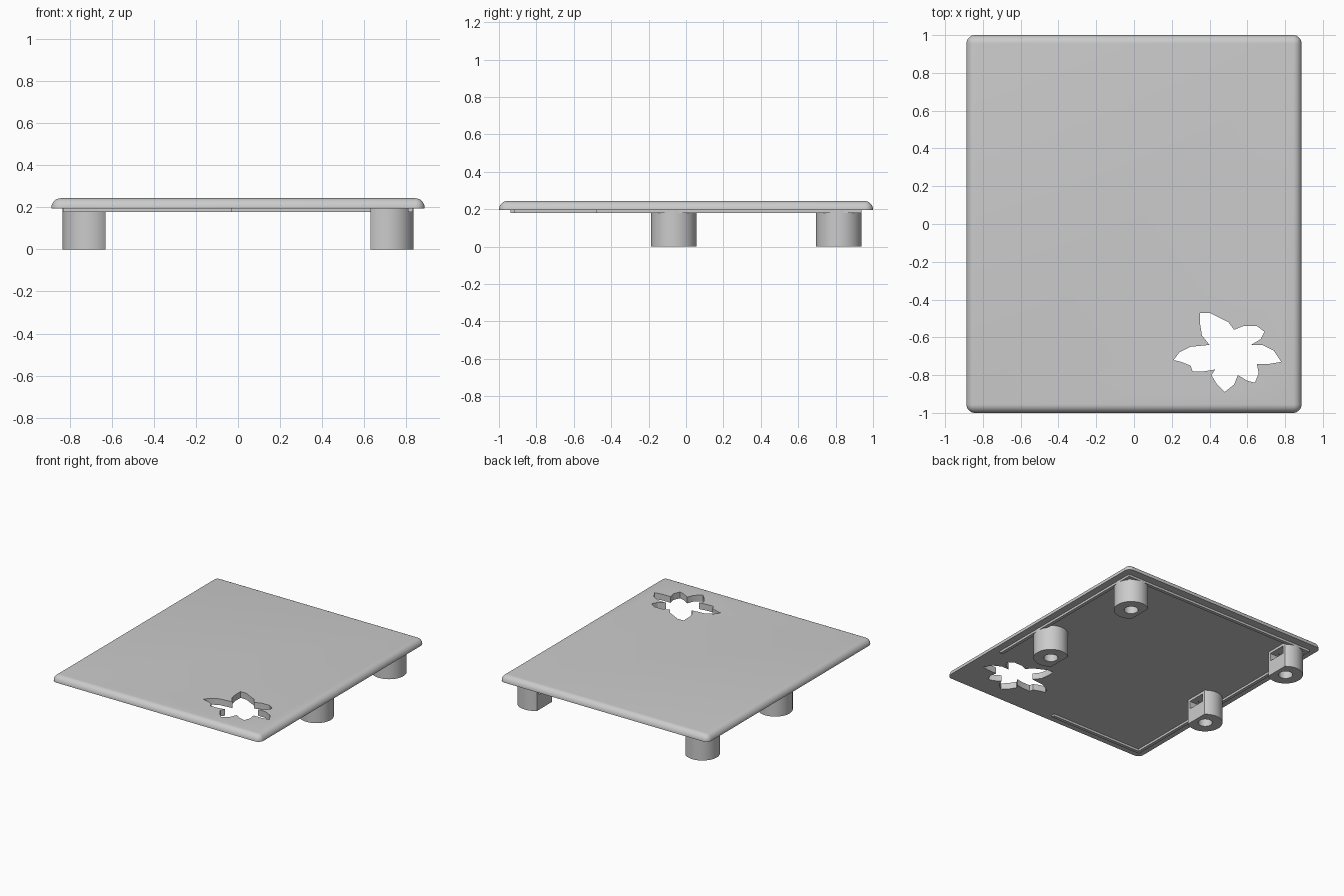
import bpy, bmesh, math

cube = bpy.data.objects.get("Cube")
if cube:
    bpy.data.objects.remove(cube, do_unlink=True)

grey = bpy.data.materials.new("plain grey")
grey.use_nodes = True
colour = (0.6, 0.6, 0.6, 1)
grey.diffuse_color = colour
grey.node_tree.nodes["Principled BSDF"].inputs["Base Color"].default_value = colour

HALF_X, HALF_Y = 0.887, 1.0
UNDER, TOP = 0.195, 0.243
RAIL_X, RAIL_Y, RAIL_LOW, RAIL_W = 0.832, 0.938, 0.178, 0.025
LEG_R = 0.122


def make(name, bm):
    bmesh.ops.recalc_face_normals(bm, faces=bm.faces)
    mesh = bpy.data.meshes.new(name)
    bm.to_mesh(mesh)
    bm.free()
    mesh.materials.append(grey)
    ob = bpy.data.objects.new(name, mesh)
    bpy.context.collection.objects.link(ob)
    return ob


def box_bm(low, high):
    bm = bmesh.new()
    bmesh.ops.create_cube(bm, size=1)
    for v in bm.verts:
        v.co = [(a + b) / 2 + c * (b - a) for a, b, c in zip(low, high, v.co)]
    return bm


def prism(name, outline, low, high):
    bm = bmesh.new()
    face = bm.faces.new([bm.verts.new((x, y, low)) for x, y in outline])
    ext = bmesh.ops.extrude_face_region(bm, geom=[face])
    for v in ext["geom"]:
        if isinstance(v, bmesh.types.BMVert):
            v.co.z = high
    return make(name, bm)


def circle(cx, cy, r, n):
    return [(cx + r * math.cos(math.tau * i / n), cy + r * math.sin(math.tau * i / n))
            for i in range(n)]


def cut(ob, cutters):
    for cutter in cutters:
        mod = ob.modifiers.new("cut", "BOOLEAN")
        mod.operation = "DIFFERENCE"
        mod.solver = "EXACT"
        mod.object = cutter
    bpy.context.view_layer.update()
    graph = bpy.context.evaluated_depsgraph_get()
    mesh = bpy.data.meshes.new_from_object(ob.evaluated_get(graph))
    ob.modifiers.clear()
    ob.data = mesh
    for cutter in cutters:
        bpy.data.objects.remove(cutter, do_unlink=True)


def smooth(ob):
    bpy.ops.object.select_all(action="DESELECT")
    ob.select_set(True)
    bpy.context.view_layer.objects.active = ob
    bpy.ops.object.shade_smooth_by_angle(angle=math.radians(30))


# Plate with rounded corners and rounded upper rim
bm = box_bm((-HALF_X, -HALF_Y, UNDER), (HALF_X, HALF_Y, TOP))
rim = [e for e in bm.edges if max(v.co.z for v in e.verts) > UNDER + 0.01]
bmesh.ops.bevel(bm, geom=rim, offset=0.045, segments=8, profile=0.5, affect="EDGES")
plate = make("plate", bm)

# Flower opening, outline in hundredths
flower = [(35, -47), (40, -47), (46, -50), (50, -52), (53, -56), (58, -54),
          (65, -54), (69, -57), (67, -61), (62, -64), (68, -64), (74, -67),
          (78, -73), (72, -74), (65, -74), (66, -79), (64, -84), (60, -83),
          (55, -80), (53, -85), (48, -89), (44, -85), (41, -80), (43, -77),
          (37, -78), (31, -78), (30, -75), (25, -73), (21, -72), (24, -68),
          (30, -65), (40, -64), (36, -59), (35, -53)]
opening = [(x / 100, y / 100) for x, y in flower]
cut(plate, [prism("flower_cutter", opening, UNDER - 0.1, TOP + 0.1)])
smooth(plate)

# Legs: round posts, flat on the inner side, with a bore and a nut slot
for side, side_name in ((1, "left"), (-1, "right")):
    for cy, place in ((-0.066, "middle"), (0.817, "back")):
        cx, flat = 0.712, 0.63
        arc = math.acos((flat - cx) / LEG_R)
        outline = [(side * (cx + LEG_R * math.cos(a)), cy + LEG_R * math.sin(a))
                   for a in (arc * (i / 24 - 1) for i in range(49))]
        leg = prism(f"{place}_{side_name}_leg", outline, 0, UNDER + 0.003)
        bore = prism("bore_cutter", circle(side * cx, cy, 0.05, 32), -0.1, 0.18)
        xs = sorted((side * (flat - 0.05), side * (cx + 0.07)))
        slot = make("slot_cutter", box_bm((xs[0], cy - 0.07, 0.115),
                                          (xs[1], cy + 0.07, 0.175)))
        cut(leg, [bore, slot])
        smooth(leg)

# Locating rails under the plate, left open around the flower corner
rails = {
    "left_rail": (RAIL_X - RAIL_W, RAIL_X, -0.48, RAIL_Y),
    "right_rail": (-RAIL_X, RAIL_W - RAIL_X, -RAIL_Y, RAIL_Y),
    "back_rail": (-RAIL_X, RAIL_X, RAIL_Y - RAIL_W, RAIL_Y),
    "front_rail": (-RAIL_X, -0.03, -RAIL_Y, RAIL_W - RAIL_Y),
}
for name, (x0, x1, y0, y1) in rails.items():
    make(name, box_bm((x0, y0, RAIL_LOW), (x1, y1, UNDER + 0.002)))
